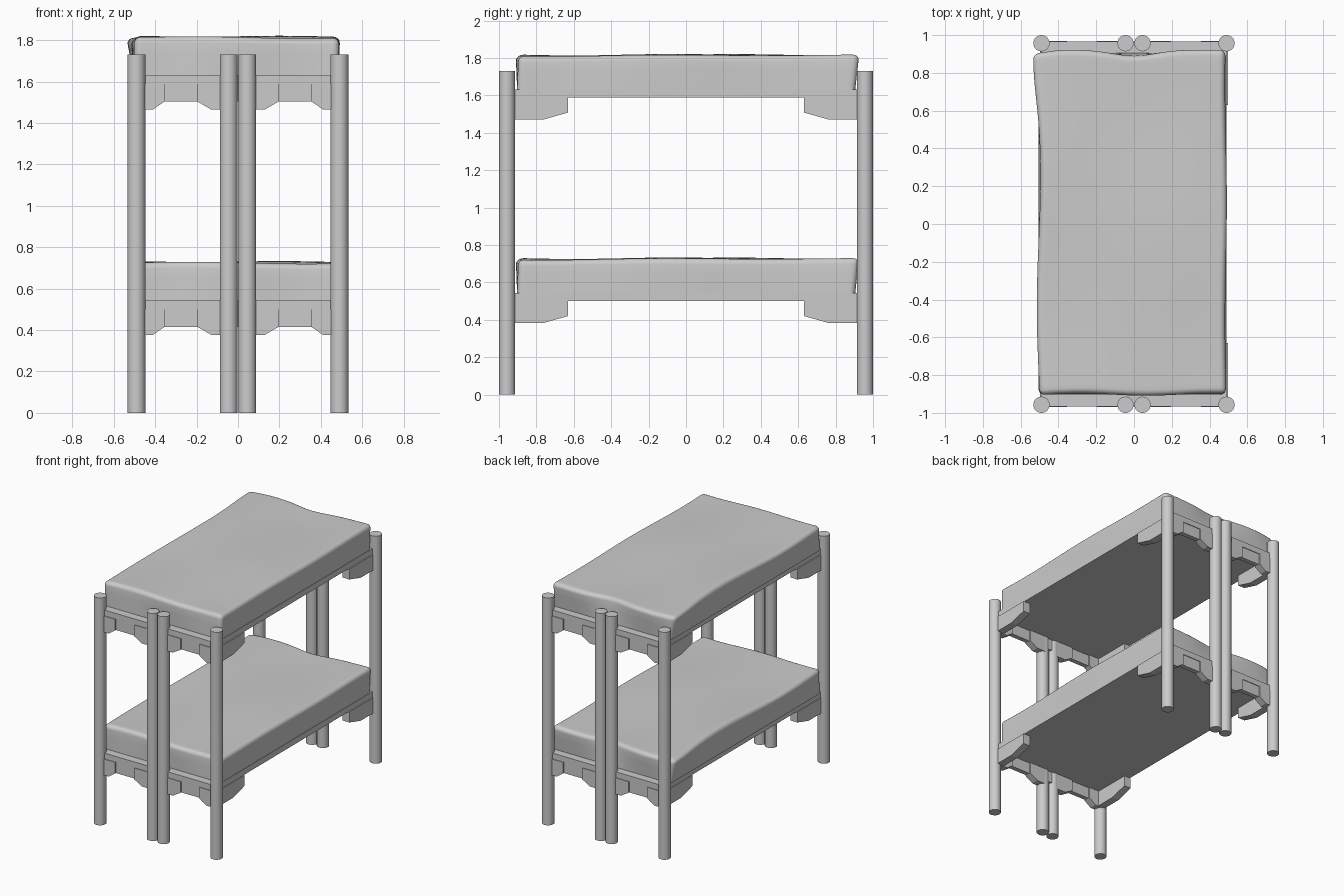
import bpy, bmesh
from math import sin, exp, radians
from mathutils import Vector

if "Cube" in bpy.data.objects:
    bpy.data.objects.remove(bpy.data.objects["Cube"])


def finish(name, bm, smooth=False):
    bmesh.ops.recalc_face_normals(bm, faces=bm.faces[:])
    mesh = bpy.data.meshes.new(name)
    bm.to_mesh(mesh)
    bm.free()
    ob = bpy.data.objects.new(name, mesh)
    bpy.context.collection.objects.link(ob)
    if smooth:
        bpy.ops.object.select_all(action='DESELECT')
        ob.select_set(True)
        bpy.context.view_layer.objects.active = ob
        bpy.ops.object.shade_smooth_by_angle(angle=radians(40))
    return ob


def box_bm(lo, hi):
    bm = bmesh.new()
    bmesh.ops.create_cube(bm, size=1)
    lo, hi = Vector(lo), Vector(hi)
    for v in bm.verts:
        v.co = Vector((lo[i] + (v.co[i] + 0.5) * (hi[i] - lo[i]) for i in range(3)))
    return bm


def bracket(name, profile, place, a, b):
    """Extrude an (along, z) profile between depths a and b."""
    bm = bmesh.new()
    face = bm.faces.new([bm.verts.new(place(u, a, z)) for u, z in profile])
    ext = bmesh.ops.extrude_face_region(bm, geom=[face])
    move = Vector(place(0, b, 0)) - Vector(place(0, a, 0))
    bmesh.ops.translate(bm, vec=move,
                        verts=[g for g in ext['geom'] if isinstance(g, bmesh.types.BMVert)])
    finish(name, bm)


def mattress(name, z0):
    # soft-edged block, sliced into a grid and then made slightly lumpy
    bm = box_bm((-0.505, -0.903, z0), (0.487, 0.905, z0 + 0.182))
    edges = [e for e in bm.edges if max(v.co.z for v in e.verts) > z0 + 0.01]
    bmesh.ops.bevel(bm, geom=edges, offset=0.03, segments=5, profile=0.5, affect='EDGES')
    cuts = [((-0.45 + 0.05 * i, 0, 0), (1, 0, 0)) for i in range(19)]
    cuts += [((0, -0.85 + 0.05 * i, 0), (0, 1, 0)) for i in range(35)]
    cuts += [((0, 0, z0 + 0.05 * i), (0, 0, 1)) for i in (1, 2)]
    for co, no in cuts:
        bmesh.ops.bisect_plane(bm, geom=bm.verts[:] + bm.edges[:] + bm.faces[:],
                               plane_co=co, plane_no=no)
    for v in bm.verts:
        x, y, z = v.co
        h = (z - z0) / 0.182
        wl, wr = max(0, -x / 0.5), max(0, x / 0.5)
        wf, wb = max(0, -y / 0.9), max(0, y / 0.9)
        v.co.x += h * (wl ** 4 * (0.011 * sin(4.5 * y + 0.4) - 0.022 * exp(-((y - 0.85) / 0.25) ** 2))
                       + wr ** 4 * 0.006 * sin(5 * y + 1))
        v.co.y += h * (wb ** 8 * (0.02 - 0.037 * exp(-(x / 0.16) ** 2)
                                  - 0.02 * exp(-((x + 0.5) / 0.08) ** 2))
                       - wf ** 8 * 0.007 * sin(9 * x + 1))
        v.co.z += h * (0.004 * sin(5 * y + 2 * x + 1.5) + 0.003 * sin(7 * x - 3 * y))
    finish(name, bm, True)


# eight round posts
for sy in (-1, 1):
    for x in (-0.49, -0.045, 0.045, 0.49):
        bm = bmesh.new()
        bmesh.ops.create_cone(bm, cap_ends=True, segments=32, radius1=0.043, radius2=0.043, depth=1.73)
        bmesh.ops.translate(bm, verts=bm.verts[:], vec=(x, sy * 0.957, 0.865))
        finish("post", bm, True)

# two bunks
for level, z in (("lower", 0.5), ("upper", 1.588)):
    finish(level + "_platform", box_bm((-0.49, -0.965, z), (0.49, 0.965, z + 0.044)))
    mattress(level + "_mattress", z + 0.044)
    side = [(0.93, 0), (0.93, -0.118), (0.765, -0.118), (0.63, -0.08), (0.63, 0)]
    outer = [(0.49, 0), (0.49, -0.123), (0.41, -0.123), (0.355, -0.085), (0.355, 0)]
    inner = [(0.045, 0), (0.045, -0.123), (0.13, -0.123), (0.195, -0.085), (0.195, 0)]
    for sy in (-1, 1):
        # recessed end rail
        ys = sorted((sy * 0.925, sy * 0.96))
        finish(level + "_end_rail", box_bm((-0.47, ys[0], z - 0.085), (0.47, ys[1], z)))
        for sx in (-1, 1):
            bracket(level + "_side_bracket", [(u, z + w) for u, w in side],
                    lambda u, d, w: (sx * d, sy * u, w), 0.44, 0.497)
            for prof in (outer, inner):
                bracket(level + "_end_bracket", [(u, z + w) for u, w in prof],
                        lambda u, d, w: (sx * u, sy * d, w), 0.915, 0.97)
